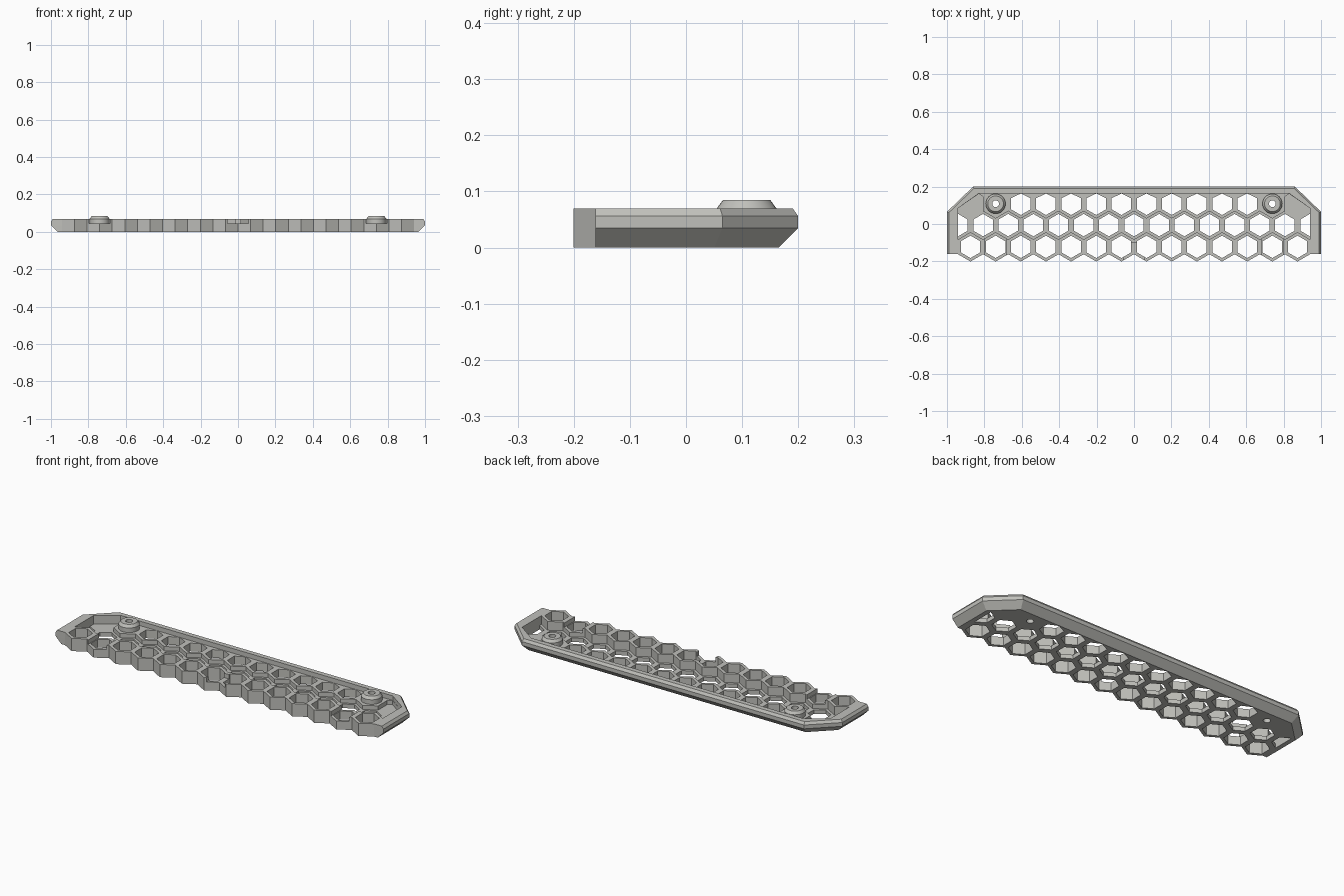
import bpy, bmesh, math

if "Cube" in bpy.data.objects:
    bpy.data.objects.remove(bpy.data.objects["Cube"])

PITCH = 0.1345            # honeycomb spacing
ROWS = (-0.122, -0.006, 0.108)
R_HOLE, R_RING = 0.06, 0.0785
FIELD_X, FIELD_Y = 0.94, 0.163
BOSS_X = 5.5 * PITCH

grey = bpy.data.materials.new("warm_grey")
grey.diffuse_color = (0.53, 0.53, 0.50, 1)
grey.use_nodes = True
grey.node_tree.nodes["Principled BSDF"].inputs["Base Color"].default_value = grey.diffuse_color


def make_object(name, bm):
    bmesh.ops.recalc_face_normals(bm, faces=bm.faces)
    mesh = bpy.data.meshes.new(name)
    bm.to_mesh(mesh)
    bm.free()
    mesh.materials.append(grey)
    ob = bpy.data.objects.new(name, mesh)
    bpy.context.collection.objects.link(ob)
    return ob


def loft(bm, layers):
    """Closed solid through equal-length outlines, each (points, z)."""
    rings = [[bm.verts.new((x, y, z)) for x, y in pts] for pts, z in layers]
    n = len(rings[0])
    for a, b in zip(rings, rings[1:]):
        for i in range(n):
            j = (i + 1) % n
            bm.faces.new((a[i], a[j], b[j], b[i]))
    bm.faces.new(rings[0][::-1])
    bm.faces.new(rings[-1])


def prism(bm, pts, z0, z1):
    loft(bm, [(pts, z0), (pts, z1)])


def polygon(cx, cy, r, n):
    return [(cx + r * math.sin(2 * math.pi * i / n),
             cy + r * math.cos(2 * math.pi * i / n)) for i in range(n)]


def zigzag(count, cy, sign):
    """Half-honeycomb edge, left to right: valley, apex, valley..."""
    valley = R_RING - PITCH / 2 / math.sqrt(3)
    return [((i / 2 - count / 2) * PITCH,
             cy + sign * (R_RING if i % 2 else valley))
            for i in range(2 * count + 1)]


def cut(target, bm):
    cutter = make_object("cutter", bm)
    mod = target.modifiers.new("cut", 'BOOLEAN')
    mod.operation, mod.solver, mod.object = 'DIFFERENCE', 'EXACT', cutter
    bpy.context.view_layer.objects.active = target
    bpy.ops.object.modifier_apply(modifier=mod.name)
    bpy.data.objects.remove(cutter, do_unlink=True)


# Panel body: scalloped front, chamfered sides and back
def outline(d):
    t = d * 0.41
    back = [(1 - d, -0.161), (1 - d, 0.065 - t), (0.86 - t, 0.2 - d)]
    return zigzag(14, ROWS[0], -1) + back + [(-x, y) for x, y in back[::-1]]


bm = bmesh.new()
loft(bm, [(outline(0.035), 0), (outline(0), 0.035),
          (outline(0), 0.056), (outline(0.01), 0.07)])
panel = make_object("honeycomb_panel", bm)

# Shallow recess inside the rim, behind the front row
front_edge = [(max(-FIELD_X, min(FIELD_X, x)), y)
              for x, y in zigzag(14, ROWS[0], 1)]
bm = bmesh.new()
prism(bm, front_edge + [(FIELD_X, 0.085), (0.83, FIELD_Y),
                        (-0.83, FIELD_Y), (-FIELD_X, 0.085)], 0.045, 0.2)
cut(panel, bm)

# Deeper channel between the rows, with end pockets
back_edge = zigzag(12, ROWS[2], -1)[::-1]
bm = bmesh.new()
prism(bm, front_edge + [(FIELD_X, 0.085), (0.83, 0.161), (0.807, 0.147)]
      + back_edge + [(-0.807, 0.147), (-0.83, 0.161), (-FIELD_X, 0.085)],
      0.022, 0.2)
cut(panel, bm)

# Hexagonal through holes and round screw holes
bm = bmesh.new()
for count, cy in zip((14, 15, 10), ROWS):
    for i in range(count):
        cx = (i - (count - 1) / 2) * PITCH
        pts = [(max(-FIELD_X, min(FIELD_X, x)), min(y, FIELD_Y))
               for x, y in polygon(cx, cy, R_HOLE, 6)]
        prism(bm, pts, -0.1, 0.2)
for s in (-1, 1):
    prism(bm, polygon(s * BOSS_X, ROWS[2], 0.018, 32), -0.1, 0.2)
cut(panel, bm)

# Clearance notches in the front row
bm = bmesh.new()
for cx, y1 in ((-BOSS_X, -0.03), (0, -0.1), (BOSS_X, -0.03)):
    prism(bm, [(cx - 0.056, -0.3), (cx + 0.056, -0.3),
               (cx + 0.056, y1), (cx - 0.056, y1)], 0.046, 0.2)
cut(panel, bm)

# Tapered screw bosses
PROFILE = [(0.018, 0.03), (0.053, 0.03), (0.053, 0.07),
           (0.042, 0.085), (0.018, 0.085)]
for side, s in (("left", -1), ("right", 1)):
    bm = bmesh.new()
    rings = [[bm.verts.new((x, y, z)) for x, y in
              polygon(s * BOSS_X, ROWS[2], r, 32)] for r, z in PROFILE]
    for k, a in enumerate(rings):
        b = rings[(k + 1) % len(rings)]
        for i in range(32):
            j = (i + 1) % 32
            bm.faces.new((a[i], a[j], b[j], b[i]))
    boss = make_object(side + "_screw_boss", bm)
    bpy.ops.object.select_all(action='DESELECT')
    boss.select_set(True)
    bpy.context.view_layer.objects.active = boss
    bpy.ops.object.shade_smooth_by_angle(angle=math.radians(30))
